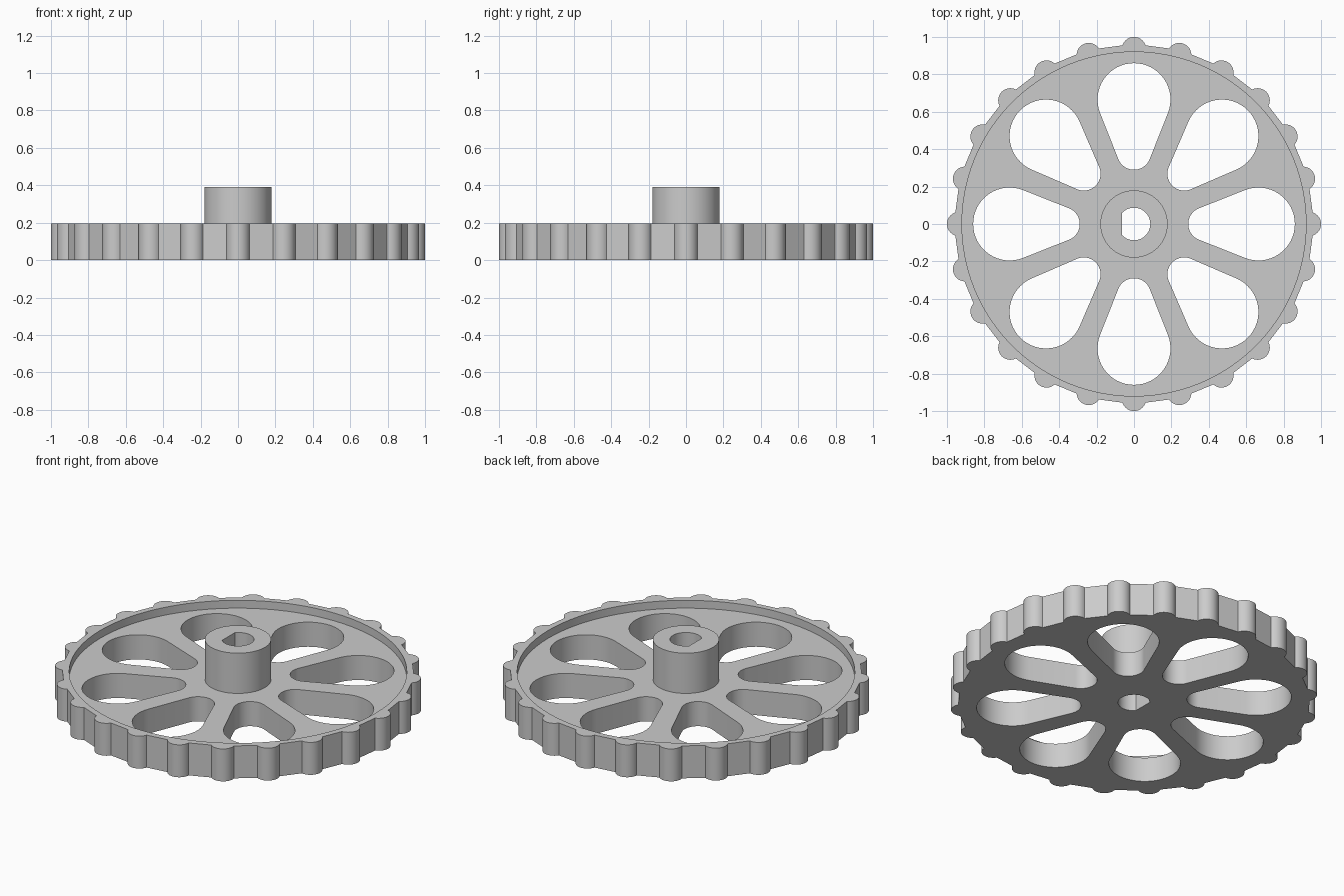
import bpy, bmesh
from math import sin, cos, pi, tau, radians, asin, acos
from mathutils import Vector, Matrix

cube = bpy.data.objects.get("Cube")
if cube:
    bpy.data.objects.remove(cube, do_unlink=True)

# Heights and radii
PLATE_Z, RIM_Z, HUB_Z = 0.148, 0.195, 0.39
RIM_R, HUB_R, BORE_R, BORE_FLAT = 0.92, 0.18, 0.087, -0.063
BUMPS, SLOTS = 24, 8


def arc(cx, r, a0, a1, n):
    """Points of an arc centred on the x axis."""
    return [Vector((cx + r * cos(a0 + (a1 - a0) * i / n),
                    r * sin(a0 + (a1 - a0) * i / n), 0)) for i in range(n + 1)]


def spin(points, angle):
    turn = Matrix.Rotation(angle, 3, 'Z')
    return [turn @ p for p in points]


def circle(r, n=96):
    return arc(0, r, 0, tau, n)[:-1]


# Outline: rounded grip bumps joined by flat facets
half = radians(72)
bump = arc(0.935, 0.065, -half, half, 14)
outline = [p for i in range(BUMPS) for p in spin(bump, tau * i / BUMPS)]

# Teardrop slot: large outer arc and small inner arc joined by tangents
OUT_C, OUT_R, IN_C, IN_R = 0.665, 0.195, 0.38, 0.09
tangent = pi / 2 + asin((OUT_R - IN_R) / (OUT_C - IN_C))
slot = (arc(OUT_C, OUT_R, -tangent, tangent, 32)
        + arc(IN_C, IN_R, tangent, tau - tangent, 16))
slots = [spin(slot, tau * i / SLOTS) for i in range(SLOTS)]

# D-shaped bore
flat = acos(BORE_FLAT / BORE_R)
bore = arc(0, BORE_R, -flat, flat, 40)

rim, hub = circle(RIM_R), circle(HUB_R, 64)
bm = bmesh.new()


def ring(points, z):
    return [bm.verts.new((p.x, p.y, z)) for p in points]


def wall(points, z0, z1):
    low, high = ring(points, z0), ring(points, z1)
    for i in range(len(points)):
        j = (i + 1) % len(points)
        bm.faces.new((low[i], low[j], high[j], high[i]))


def cap(loops, z):
    edges = []
    for points in loops:
        vs = ring(points, z)
        edges += [bm.edges.new((v, vs[(i + 1) % len(vs)])) for i, v in enumerate(vs)]
    bmesh.ops.triangle_fill(bm, edges=edges, use_beauty=True, normal=(0, 0, 1))


# Horizontal faces: underside, rim top, recessed plate, hub top
cap([outline, bore] + slots, 0)
cap([outline, rim], RIM_Z)
cap([rim, hub] + slots, PLATE_Z)
cap([hub, bore], HUB_Z)

# Upright faces
wall(outline, 0, RIM_Z)
wall(rim, PLATE_Z, RIM_Z)
wall(hub, PLATE_Z, HUB_Z)
wall(bore, 0, HUB_Z)
for s in slots:
    wall(s, 0, PLATE_Z)

bmesh.ops.remove_doubles(bm, verts=bm.verts[:], dist=0.0001)
bmesh.ops.recalc_face_normals(bm, faces=bm.faces[:])

mesh = bpy.data.meshes.new("spoked_wheel")
bm.to_mesh(mesh)
bm.free()
wheel = bpy.data.objects.new("spoked_wheel", mesh)
bpy.context.collection.objects.link(wheel)

# Plain grey material
grey = bpy.data.materials.new("light_grey")
grey.use_nodes = True
colour = (0.6, 0.6, 0.6, 1)
grey.diffuse_color = colour
grey.node_tree.nodes["Principled BSDF"].inputs["Base Color"].default_value = colour
mesh.materials.append(grey)

bpy.ops.object.select_all(action='DESELECT')
wheel.select_set(True)
bpy.context.view_layer.objects.active = wheel
bpy.ops.object.shade_smooth_by_angle(angle=radians(30))
